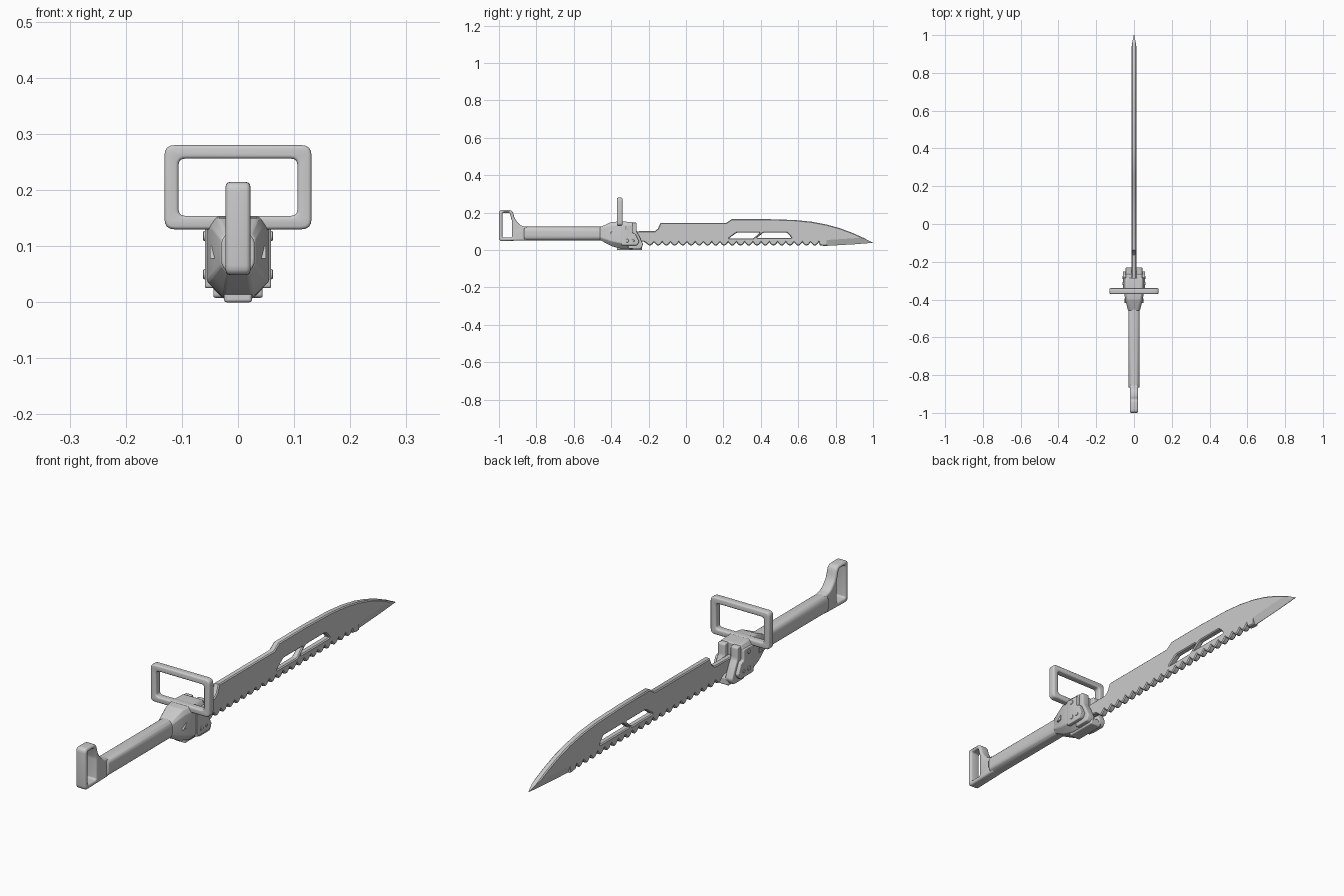
import bpy, bmesh, math
from mathutils import Matrix, Vector

if "Cube" in bpy.data.objects:
    bpy.data.objects.remove(bpy.data.objects["Cube"])

YZ = Matrix(((0, 0, 1, 0), (1, 0, 0, 0), (0, 1, 0, 0), (0, 0, 0, 1)))
XZ = Matrix(((1, 0, 0, 0), (0, 0, -1, 0), (0, 1, 0, 0), (0, 0, 0, 1)))


def smooth(ob, angle=35):
    bpy.ops.object.select_all(action='DESELECT')
    ob.select_set(True)
    bpy.context.view_layer.objects.active = ob
    bpy.ops.object.shade_smooth_by_angle(angle=math.radians(angle))


def make(name, bm):
    bmesh.ops.recalc_face_normals(bm, faces=bm.faces)
    me = bpy.data.meshes.new(name)
    bm.to_mesh(me)
    bm.free()
    ob = bpy.data.objects.new(name, me)
    bpy.context.collection.objects.link(ob)
    return ob


def plate(name, outlines, plane, offset, thick, bevel, res=2):
    """Extruded outline (further outlines are holes) with rounded rims."""
    cu = bpy.data.curves.new(name + "_outline", 'CURVE')
    cu.dimensions, cu.fill_mode = '2D', 'BOTH'
    cu.extrude, cu.bevel_depth = thick / 2 - bevel, bevel
    cu.offset, cu.bevel_resolution = -bevel, res
    for pts in outlines:
        sp = cu.splines.new('POLY')
        sp.points.add(len(pts) - 1)
        for p, (a, b) in zip(sp.points, pts):
            p.co = (a, b, 0, 1)
        sp.use_cyclic_u = True
    tmp = bpy.data.objects.new(name + "_tmp", cu)
    bpy.context.collection.objects.link(tmp)
    bpy.context.view_layer.update()
    bm = bmesh.new()
    bm.from_mesh(tmp.to_mesh())
    bpy.data.objects.remove(tmp)
    bmesh.ops.remove_doubles(bm, verts=bm.verts, dist=1e-5)
    bm.transform(Matrix.Translation(offset) @ plane)
    ob = make(name, bm)
    smooth(ob)
    return ob


def hull(name, pts, bevel=0.0, seg=2):
    bm = bmesh.new()
    for p in pts:
        bm.verts.new(p)
    bmesh.ops.convex_hull(bm, input=bm.verts)
    bmesh.ops.dissolve_limit(bm, angle_limit=0.02, verts=bm.verts, edges=bm.edges)
    ob = make(name, bm)
    if bevel:
        m = ob.modifiers.new("Bevel", 'BEVEL')
        m.width, m.segments, m.limit_method = bevel, seg, 'ANGLE'
        m.angle_limit = math.radians(20)
        smooth(ob)
    return ob


def rounded(corners, r, n=4):
    """Round the corners of a polygon with quadratic arcs."""
    out = []
    for i, c in enumerate(corners):
        c = Vector(c)
        a, b = Vector(corners[i - 1]), Vector(corners[(i + 1) % len(corners)])
        p = c + (a - c).normalized() * min(r, (a - c).length * .45)
        q = c + (b - c).normalized() * min(r, (b - c).length * .45)
        for k in range(n + 1):
            t = k / n
            out.append(tuple(p * (1 - t) ** 2 + c * 2 * t * (1 - t) + q * t * t))
    return out


# Blade: spine, curved point, then scalloped lower edge
spine = [(-0.30, 0.05), (-0.30, 0.10), (-0.165, 0.102), (-0.15, 0.115), (-0.137, 0.145),
         (0.215, 0.145), (0.245, 0.166), (0.42, 0.166), (0.58, 0.161), (0.67, 0.152),
         (0.75, 0.137), (0.82, 0.118), (0.89, 0.092), (0.95, 0.065), (1.0, 0.039),
         (0.90, 0.031), (0.74, 0.022), (0.715, 0.026)]
teeth = []
count, y0, y1 = 21, 0.71, -0.215
for i in range(count):
    for k in range(6):
        t = k / 6
        teeth.append((y0 + (y1 - y0) * (i + t) / count, 0.042 - 0.018 * math.sin(math.pi * t)))
hole_a = [(0.228, 0.062), (0.36, 0.062), (0.395, 0.094), (0.272, 0.094)]
hole_b = [(0.378, 0.065), (0.565, 0.065), (0.54, 0.094), (0.415, 0.094)]
blade = plate("blade", [spine + teeth + [(-0.225, 0.045)], rounded(hole_a, .008), rounded(hole_b, .008)],
              YZ, (0, 0, 0), 0.025, 0.004, 0)

# Ground cutting edge near the point
for s in (-1, 1):
    sect = [(0.001, -0.03), (0.001, 0), (0.0135, 0.034), (0.05, 0.034), (0.05, -0.03)]
    cut = hull("edge_grind_cutter", [(s * x, y, e + z) for y, e in ((0.75, 0.0225), (1.04, 0.041)) for x, z in sect])
    cut.hide_render = True
    cut.hide_viewport = True
    m = blade.modifiers.new("Grind", 'BOOLEAN')
    m.object, m.operation, m.solver = cut, 'DIFFERENCE', 'EXACT'

# Grip and its end collar
def box(name, x, y0, y1, z0, z1, bevel, seg=3):
    return hull(name, [(sx * x, y, z) for sx in (-1, 1) for y in (y0, y1) for z in (z0, z1)], bevel, seg)

sec = rounded([(-.03, .052), (.03, .052), (.03, .125), (-.03, .125)], .026, 5)
hull("grip", [(x, y, z) for y in (-0.865, -0.42) for x, z in sec], 0.004, 2)

# Pommel loop
outer = rounded([(-1.0, .048), (-.84, .052), (-.845, .124), (-.885, .13), (-.915, .165),
                 (-.928, .213), (-1.0, .215)], .018)
inner = rounded([(-.982, .068), (-.93, .068), (-.93, .155), (-.943, .199), (-.982, .199)], .008)
plate("pommel_loop", [outer, inner], YZ, (0, 0, 0), 0.044, 0.008)

# Guard body: flares from the grip to a faceted block
def facet(y, w, top, z0, z1, bot):
    lo, hi = z0 + (z1 - z0) * .2, z1 - (z1 - z0) * .14
    return [(s * x, y, z) for s in (-1, 1) for x, z in ((bot, z0), (w, lo), (w, hi), (top, z1))]

hull("guard_body", facet(-.46, .031, .022, .054, .122, .02) + facet(-.40, .046, .034, .022, .15, .024)
     + facet(-.35, .055, .042, .008, .153, .026) + facet(-.285, .055, .042, .006, .15, .026), 0.004)
box("guard_keel", .025, -.37, -.235, 0, .03, .005)

# Side cheeks clasping the blade, side panels, rivets and buttons
cheek = rounded([(-.31, .008), (-.24, .008), (-.229, .03), (-.25, .075), (-.264, .10),
                 (-.264, .147), (-.31, .147)], .008)
panel = rounded([(-.345, .025), (-.262, .025), (-.25, .045), (-.272, .09), (-.285, .09),
                 (-.285, .135), (-.345, .135)], .006)
for s, side in ((-1, "left"), (1, "right")):
    plate(side + "_cheek", [cheek], YZ, (s * .028, 0, 0), .032, .004)
    plate(side + "_panel", [panel], YZ, (s * .050, 0, 0), .018, .003)
    for y, z, r in ((-.315, .118, .009), (-.315, .05, .009), (-.283, .05, .007)):
        ring = [(y + r * math.cos(a * math.pi / 8), z + r * math.sin(a * math.pi / 8)) for a in range(16)]
        plate(side + "_rivet", [ring], YZ, (s * .058, 0, 0), .008, .002)
    plate(side + "_arrow_button", [[(-.418, .078), (-.395, .078), (-.395, .10)]], YZ,
          (s * .044, 0, 0), .012, .001)

# Rectangular cross loop standing on the guard
def rect(x, z0, z1):
    return [(-x, z0), (x, z0), (x, z1), (-x, z1)]

plate("guard_loop", [rounded(rect(.131, .13, .28), .018), rounded(rect(.106, .154, .256), .012)],
      XZ, (0, -.355, 0), .03, .006)
